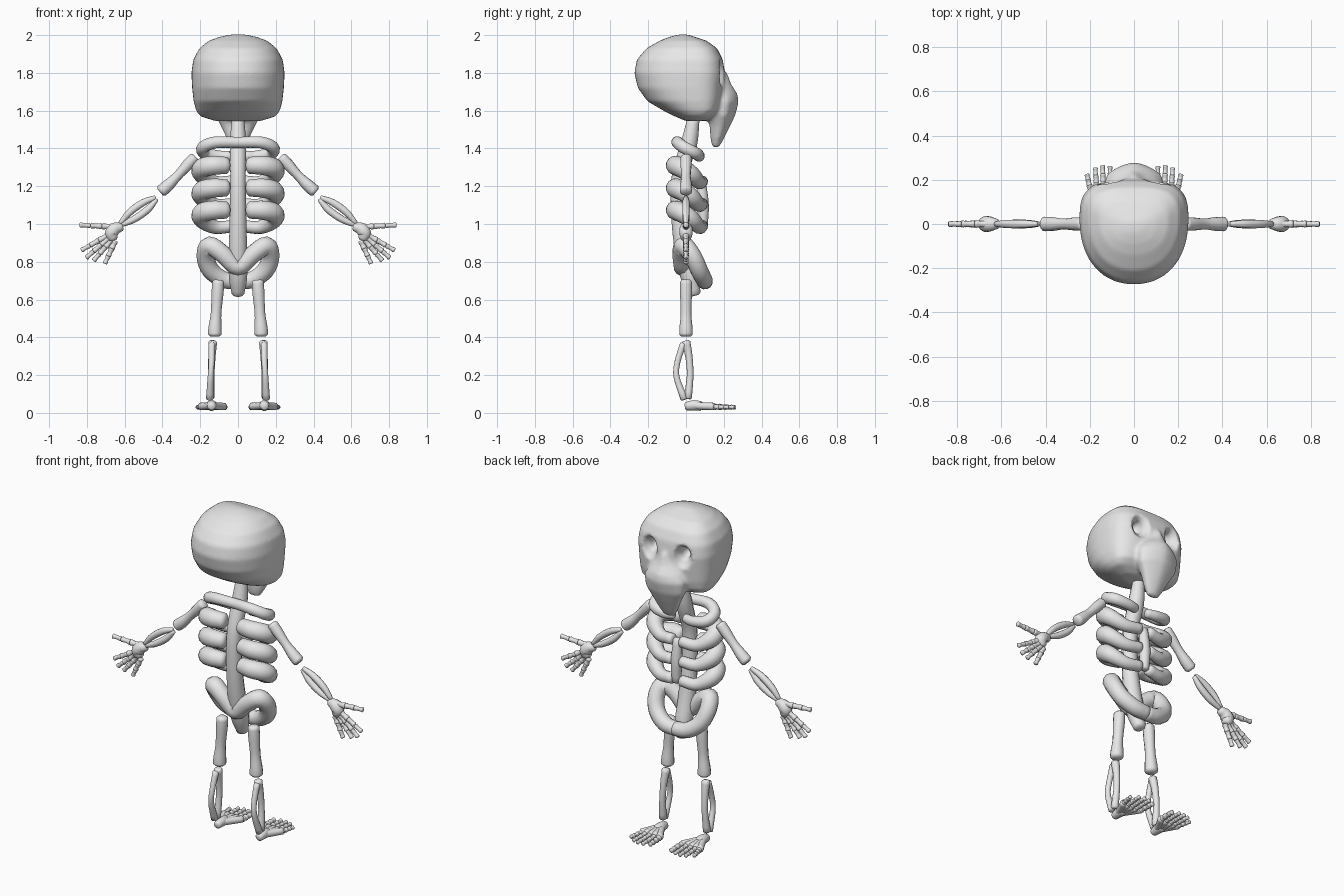
import bpy
import bmesh
from math import cos, sin, pi
from mathutils import Vector, Matrix

cube = bpy.data.objects.get("Cube")
if cube:
    bpy.data.objects.remove(cube, do_unlink=True)

GREY = (0.8, 0.8, 0.8, 1)
bone = bpy.data.materials.new("bone grey")
bone.use_nodes = True
bone.diffuse_color = GREY
bone.node_tree.nodes["Principled BSDF"].inputs["Base Color"].default_value = GREY


def add_object(name, bm):
    """Turn a bmesh into a smooth shaded bone coloured object."""
    bmesh.ops.recalc_face_normals(bm, faces=bm.faces)
    for f in bm.faces:
        f.smooth = True
    mesh = bpy.data.meshes.new(name)
    bm.to_mesh(mesh)
    bm.free()
    mesh.materials.append(bone)
    obj = bpy.data.objects.new(name, mesh)
    bpy.context.collection.objects.link(obj)
    return obj


def loft(bm, rings):
    """Skin a list of rings and close both ends."""
    loops = [[bm.verts.new(p) for p in ring] for ring in rings]
    n = len(loops[0])
    for a, b in zip(loops, loops[1:]):
        for i in range(n):
            j = (i + 1) % n
            bm.faces.new((a[i], a[j], b[j], b[i]))
    bm.faces.new(loops[0][::-1])
    bm.faces.new(loops[-1])


def spline(pts, steps=4):
    """Smooth curve through (x, y, z, radius) points."""
    p = [Vector(q) for q in pts]
    p = [2 * p[0] - p[1]] + p + [2 * p[-1] - p[-2]]
    out = []
    for a, b, c, d in zip(p, p[1:], p[2:], p[3:]):
        for k in range(steps):
            t = k / steps
            out.append(0.5 * (2 * b + (c - a) * t + (2 * a - 5 * b + 4 * c - d) * t ** 2
                              + (3 * b - a - 3 * c + d) * t ** 3))
    return out + [p[-2]]


def add_tube(bm, pts, sides=12):
    path = spline(pts)
    centers = [q.to_3d() for q in path]
    radii = [q[3] for q in path]
    # Rounded ends, kept within the given length
    for end, nxt in ((0, 1), (-1, -2)):
        out = (centers[end] - centers[nxt]).normalized()
        tip = centers[end] + out * radii[end] * 0.3
        if end == 0:
            centers.insert(0, tip)
            radii.insert(0, radii[0] * 0.65)
        else:
            centers.append(tip)
            radii.append(radii[-1] * 0.65)
    rings, last, side = [], None, None
    for i, c in enumerate(centers):
        t = (centers[min(i + 1, len(centers) - 1)] - centers[max(i - 1, 0)]).normalized()
        if side is None:
            side = t.orthogonal().normalized()
        else:
            side = last.rotation_difference(t) @ side
        up, last = t.cross(side), t
        rings.append([c + radii[i] * (side * cos(2 * pi * k / sides) + up * sin(2 * pi * k / sides))
                      for k in range(sides)])
    loft(bm, rings)


def tube(name, *paths, flip=1):
    """One object made of one or more tubes; flip=-1 mirrors it in x."""
    bm = bmesh.new()
    for pts in paths:
        add_tube(bm, [(flip * x, y, z, r) for x, y, z, r in pts])
    return add_object(name, bm)


def mirrored(half):
    """Path across the body from its half, which starts on the centre line."""
    return [(-x, y, z, r) for x, y, z, r in half[:0:-1]] + half


def digit(start, end, r, count=3):
    """Small knuckle bones in a row."""
    a, b = Vector(start), Vector(end)
    paths = []
    for i in range(count):
        p, q = a.lerp(b, (i + 0.08) / count), a.lerp(b, (i + 0.92) / count)
        k = r * (1 - 0.1 * i)
        paths.append([(*p, k), (*p.lerp(q, 0.5), k * 0.8), (*q, k)])
    return paths


def section(z, hw, back, front, power, n=48):
    """Horizontal skull section: round at the back, shaped by power at the front."""
    mid = back + (front - back) * 0.62
    ring = []
    for i in range(n):
        a = 2 * pi * i / n
        c, s = cos(a), sin(a)
        e = 2 / (power if s > 0 else 2.2)
        x = hw * abs(c) ** e * (1 if c > 0 else -1)
        y = abs(s) ** e * ((front - mid) if s > 0 else (back - mid))
        ring.append(Vector((x, mid + y, z)))
    return ring


# Skull: cranium and pointed muzzle fused together, with eye sockets cut in
cranium = [(1.545, .12, .0, .1), (1.57, .2, -.06, .14), (1.6, .222, -.12, .175),
           (1.65, .235, -.205, .19), (1.72, .243, -.255, .197), (1.8, .247, -.274, .205),
           (1.87, .237, -.26, .195), (1.93, .205, -.21, .165), (1.97, .155, -.14, .11),
           (1.99, .1, -.09, .05), (2.003, .04, -.04, .01)]
muzzle = [(1.405, .035, .14, .175), (1.45, .06, .13, .2), (1.52, .092, .125, .235),
          (1.58, .125, .11, .263), (1.65, .13, .09, .28), (1.69, .105, .09, .272),
          (1.74, .065, .09, .24), (1.8, .03, .09, .22)]
bm = bmesh.new()
loft(bm, [section(*s, 3.0) for s in cranium])
loft(bm, [section(*s, 1.5) for s in muzzle])
skull = add_object("skull", bm)

bm = bmesh.new()
for s in (1, -1):
    m = Matrix.Translation((s * .115, .215, 1.8)) @ Matrix.Diagonal((.06, .065, .078, 1))
    bmesh.ops.create_uvsphere(bm, u_segments=24, v_segments=16, radius=1, matrix=m)
sockets = add_object("socket_cutter", bm)
bm = bmesh.new()
for s in (1, -1):
    m = Matrix.Translation((s * .105, .16, 1.81)) @ Matrix.Diagonal((.03, .06, .04, 1))
    bmesh.ops.create_uvsphere(bm, u_segments=24, v_segments=16, radius=1, matrix=m)
pupils = add_object("inner_socket_cutter", bm)


def remesh():
    mod = skull.modifiers.new("Fuse", 'REMESH')
    mod.mode = 'VOXEL'
    mod.voxel_size = 0.009
    mod.use_smooth_shade = True


remesh()
for cutter in (sockets, pupils):
    cutter.hide_render = True
    cut = skull.modifiers.new("Cut", 'BOOLEAN')
    cut.operation = 'DIFFERENCE'
    cut.object = cutter
remesh()
soft = skull.modifiers.new("Soften", 'SMOOTH')
soft.factor = 0.5
soft.iterations = 8
evaluated = skull.evaluated_get(bpy.context.evaluated_depsgraph_get())
final = bpy.data.meshes.new_from_object(evaluated)
skull.modifiers.clear()
skull.data = final
for cutter in (sockets, pupils):
    bpy.data.objects.remove(cutter, do_unlink=True)

# Spine, breastbone, collar ring and pelvis on the centre line
tube("spine", [(0, .04, 1.56, .033), (0, .015, 1.42, .045), (0, -.035, 1.25, .042),
               (0, -.035, 1.05, .045), (0, -.01, .85, .05), (0, .02, .72, .05), (0, .045, .63, .034)])
tube("breastbone", [(0, .08, 1.23, .025), (0, .09, 1.1, .032), (0, .09, .98, .025)])
tube("collar_ring", mirrored([(0, -.04, 1.432, .03), (.12, -.045, 1.432, .032), (.185, -.01, 1.405, .033),
                              (.175, .05, 1.375, .033), (.1, .07, 1.36, .03), (.04, .06, 1.36, .026)]))
tube("pelvis", mirrored([(0, -.02, .77, .045), (.08, -.025, .84, .048), (.15, -.01, .885, .05),
                         (.172, .035, .83, .048), (.145, .07, .755, .047), (.075, .095, .705, .045),
                         (0, .1, .695, .042)]))

for side, s in (("left", 1), ("right", -1)):
    # Ribs slope down towards the breastbone
    for i, z in enumerate((1.305, 1.185, 1.068)):
        tube(f"{side}_rib_{i + 1}",
             [(.06, -.045, z + .005, .046), (.13, -.055, z + .005, .052), (.19, -.02, z - .01, .052),
              (.188, .03, z - .045, .047), (.12, .07, z - .085, .036), (.03, .085, z - .08, .032)], flip=s)

    # Arm
    tube(f"{side}_upper_arm", [(.232, 0, 1.35, .03), (.265, 0, 1.315, .03), (.32, 0, 1.255, .025),
                               (.37, 0, 1.205, .032), (.405, 0, 1.175, .033)], flip=s)
    forearm = []
    for k in (1, -1):
        ox, oz = k * .58, k * .81
        forearm.append([(.435 + ox * .006, 0, 1.135 + oz * .006, .012),
                        (.49 + ox * .022, 0, 1.095 + oz * .022, .019),
                        (.56 + ox * .022, 0, 1.045 + oz * .022, .019),
                        (.62 + ox * .006, 0, 1.0 + oz * .006, .012)])
    tube(f"{side}_forearm", *forearm, flip=s)

    # Hand
    tube(f"{side}_palm", [(.615, 0, .985, .022), (.65, 0, .975, .034), (.67, 0, .95, .036),
                          (.66, 0, .92, .026)], flip=s)
    tube(f"{side}_thumb", *digit((.66, 0, .985), (.84, 0, .995), .018), flip=s)
    fingers = (((.69, .94), (.83, .86)), ((.685, .925), (.805, .82)),
               ((.67, .915), (.765, .805)), ((.65, .91), (.705, .79)))
    for i, ((ax, az), (bx, bz)) in enumerate(fingers):
        tube(f"{side}_finger_{i + 1}", *digit((ax, 0, az), (bx, 0, bz), .017), flip=s)

    # Leg
    tube(f"{side}_thigh", [(.105, 0, .695, .032), (.108, 0, .64, .033), (.116, 0, .53, .029),
                           (.122, 0, .45, .036), (.123, 0, .415, .037)], flip=s)
    tube(f"{side}_shin", [(.134, .0, .375, .024), (.138, .015, .3, .02), (.142, .022, .2, .018),
                          (.147, .01, .08, .022)],
         [(.138, -.015, .365, .018), (.14, -.045, .27, .016), (.145, -.05, .19, .016),
          (.15, -.01, .075, .02)], flip=s)

    # Foot: metatarsals fanning from the heel, then toes
    toes = ((.075, .07, .245), (.107, .108, .262), (.138, .142, .265), (.168, .175, .255), (.195, .213, .225))
    fan = [[(.14, .0, .035, .022), (.14, .04, .04, .028), (.14, .08, .036, .026)]]
    fan += [[(.14, .03, .04, .02), (x * .5 + .07, .09, .036, .02), (x, .145, .034, .02)] for x, _, _ in toes]
    tube(f"{side}_foot", *fan, flip=s)
    for i, (x, tx, ty) in enumerate(toes):
        tube(f"{side}_toe_{i + 1}", *digit((x, .15, .032), (tx, ty, .03), .018 if i == 0 else .015), flip=s)
